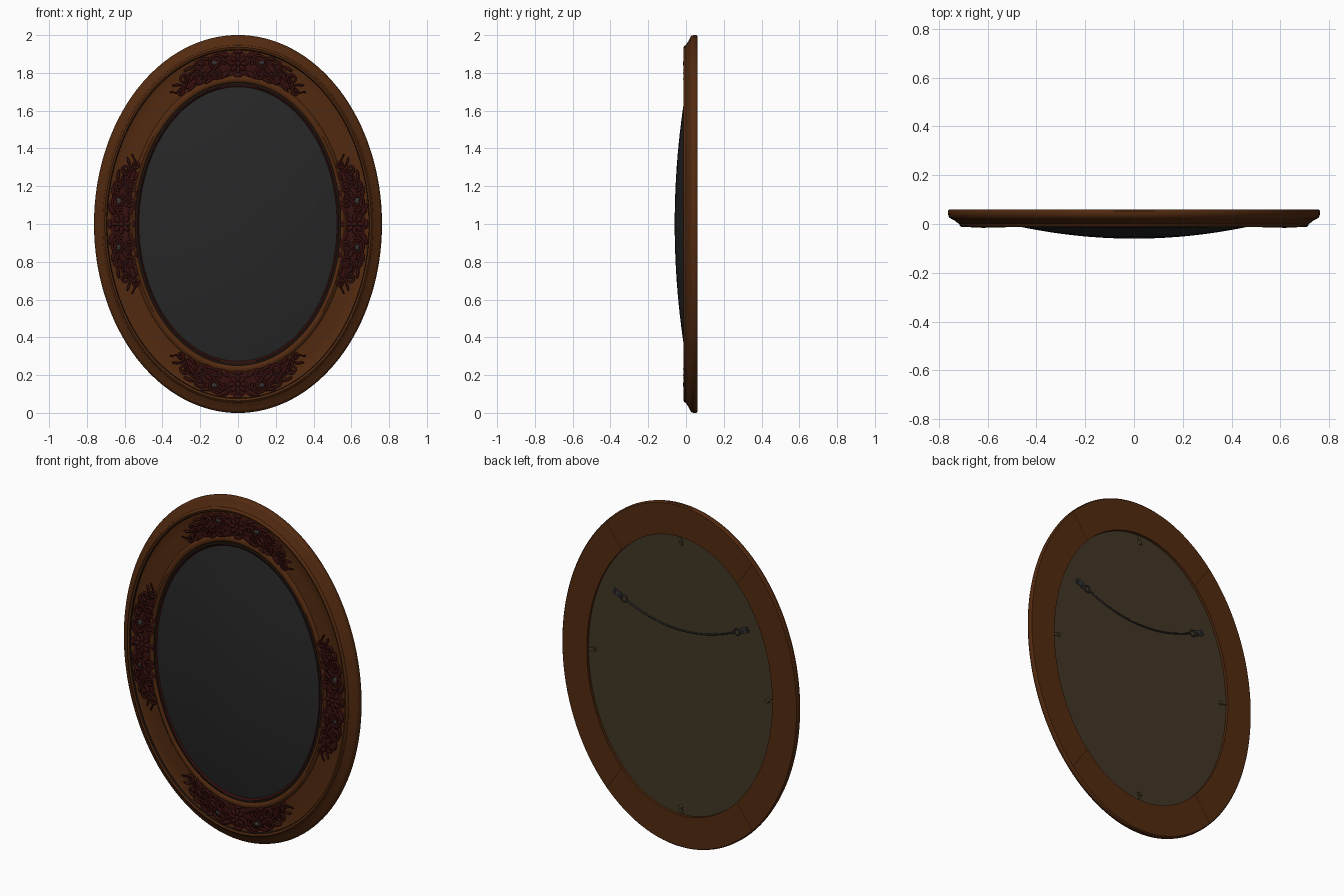
import bpy, bmesh, math
from math import sin, cos, pi, radians
from mathutils import Vector, Matrix

if "Cube" in bpy.data.objects:
    bpy.data.objects.remove(bpy.data.objects["Cube"])


def material(name, rgb):
    m = bpy.data.materials.new(name)
    m.use_nodes = True
    m.diffuse_color = (*rgb, 1)
    m.node_tree.nodes["Principled BSDF"].inputs["Base Color"].default_value = (*rgb, 1)
    return m


WOOD = material("brown wood", (0.085, 0.023, 0.005))
CARVED = material("dark red carving", (0.035, 0.005, 0.004))
GLASS = material("dark glass", (0.02, 0.02, 0.02))
PANEL = material("olive backing", (0.055, 0.037, 0.018))
METAL = material("grey metal", (0.035, 0.035, 0.035))
BRASS = material("dull brass", (0.07, 0.05, 0.025))
SHADOW = material("dark groove", (0.012, 0.006, 0.004))

OUT, INN = Vector((0.762, 1.0)), Vector((0.52, 0.722))


def finish(name, bm, mats, angle=40):
    bmesh.ops.recalc_face_normals(bm, faces=bm.faces)
    me = bpy.data.meshes.new(name)
    bm.to_mesh(me)
    bm.free()
    for m in mats:
        me.materials.append(m)
    ob = bpy.data.objects.new(name, me)
    bpy.context.collection.objects.link(ob)
    bpy.ops.object.select_all(action='DESELECT')
    ob.select_set(True)
    bpy.context.view_layer.objects.active = ob
    bpy.ops.object.shade_smooth_by_angle(angle=radians(angle))
    return ob


def oval(a, t, y):
    r = OUT.lerp(INN, t)
    return Vector((r.x * cos(a), y, 1 + r.y * sin(a)))


# Moulded oval frame: (inward fraction, depth) profile swept round the oval
profile = [(.02, .06), (0, .054), (-.002, .042), (.015, .028), (.05, .021), (.10, .016),
           (.15, .006), (.19, 0), (.2, -.008), (.23, -.013), (.27, -.009), (.285, .001),
           (.32, .004), (.5, .006), (.76, .002), (.79, -.006), (.83, -.011), (.88, -.008),
           (.90, -.002), (.95, -.004), (.985, .002), (1, .012), (1, .026), (.67, .026), (.67, .06)]
N, K = 128, len(profile)
bm = bmesh.new()
rings = [[bm.verts.new(oval(2 * pi * i / N, t, y)) for t, y in profile] for i in range(N)]
for i in range(N):
    for j in range(K):
        k = (j + 1) % K
        f = bm.faces.new((rings[i][j], rings[i][k], rings[i - 1][k], rings[i - 1][j]))
        t, y = profile[j]
        f.material_index = 1 if t >= .95 else 2 if t in (.27, .9) else 0
finish("oval_frame", bm, [WOOD, CARVED, SHADOW])

# Bulging glass
bm = bmesh.new()
tip = bm.verts.new((0, -.06, 1))
prev = None
for q in range(1, 13):
    r = q / 12
    ring = [bm.verts.new((.535 * r * cos(2 * pi * i / 96), -.06 + .064 * r * r,
                          1 + .738 * r * sin(2 * pi * i / 96))) for i in range(96)]
    for i in range(96):
        if prev:
            bm.faces.new((ring[i], ring[i - 1], prev[i - 1], prev[i]))
        else:
            bm.faces.new((ring[i], ring[i - 1], tip))
    prev = ring
finish("convex_glass", bm, [GLASS])

# Backing panel
bm = bmesh.new()
bmesh.ops.create_cone(bm, cap_ends=True, segments=128, radius1=1, radius2=1, depth=.016)
bmesh.ops.transform(bm, verts=bm.verts, matrix=Matrix.Translation((0, .036, 1))
                    @ Matrix.Diagonal((.603, 1, .818, 1)) @ Matrix.Rotation(pi / 2, 4, 'X'))
finish("backing_panel", bm, [PANEL])


# Carved ornaments live in band coordinates: u along the oval, v outward
def band(a0, u, v, y):
    speed = .85 if abs(cos(a0)) > .5 else .615
    a = a0 + u / speed
    return Vector(((.617 + v) * cos(a), y, 1 + (.85 + v) * sin(a)))


def spiral(u, v, r, start, turns):
    n = 22
    return [(u + r * (1 - .8 * k / n) * cos(start + turns * 2 * pi * k / n),
             v + r * (1 - .8 * k / n) * sin(start + turns * 2 * pi * k / n)) for k in range(n + 1)]


def carved_lines(name, a0, paths, depth):
    cu = bpy.data.curves.new(name, 'CURVE')
    cu.dimensions = '3D'
    cu.bevel_depth, cu.bevel_resolution, cu.use_fill_caps = depth, 1, True
    for path in paths:
        sp = cu.splines.new('POLY')
        sp.points.add(len(path) - 1)
        for k, (u, v) in enumerate(path):
            sp.points[k].co = (*band(a0, u, v, -.006), 1)
            sp.points[k].radius = 1.15 - .6 * k / len(path)
    cu.materials.append(CARVED)
    bpy.context.collection.objects.link(bpy.data.objects.new(name, cu))


def pebble(bm, a0, u, v, length, width, turn, y=-.004, thick=.008, mat=0):
    """Flattened leaf or bead lying on the band."""
    c = band(a0, u, v, y)
    along = (band(a0, u + .01, v, y) - c).normalized()
    outward = Vector((0, 1, 0)).cross(along)
    if outward.dot(band(a0, u, v + .01, y) - c) < 0:
        outward = -outward
    ax = along * cos(turn) + outward * sin(turn)
    ay = outward * cos(turn) - along * sin(turn)
    rot = Matrix((ax * length, ay * width, Vector((0, thick, 0)))).transposed().to_4x4()
    got = bmesh.ops.create_uvsphere(bm, u_segments=10, v_segments=6, radius=1,
                                    matrix=Matrix.Translation(c) @ rot)
    for f in {f for vert in got["verts"] for f in vert.link_faces}:
        f.material_index = mat


# Half-ornament scrolls: centre u, centre v, radius, start angle, turns
scrolls = [(.115, .018, .045, 3.6, -1.5), (.125, -.042, .028, 2.4, 1.4), (.2, .03, .030, 3.4, -1.4),
           (.215, -.028, .034, 2.6, 1.4), (.29, .012, .026, 3.8, -1.4), (.335, -.03, .022, 2.2, 1.5)]
leaves = [(.075, .055, .035, .013, .5), (.08, -.055, .035, .013, -.5), (.16, .055, .03, .01, .3),
          (.165, -.01, .032, .011, -.4), (.17, -.062, .03, .01, -.2), (.25, .045, .03, .009, .1),
          (.255, -.005, .03, .01, -.5), (.275, -.05, .032, .009, -.2), (.335, .01, .026, .007, .6)]

for name, a0 in (("left", 0), ("top", pi / 2), ("right", pi), ("bottom", 3 * pi / 2)):
    paths = []
    for s in (1, -1):
        for sc in scrolls:
            paths.append([(s * u, v) for u, v in spiral(*sc)])
        paths.append([(s * (.04 + .34 * k / 24), .03 * sin(k * .55) - .012 * k / 24) for k in range(25)])
    carved_lines(name + "_scrolls", a0, paths, .0075)

    bm = bmesh.new()
    for s in (1, -1):
        for u, v, l, w, t in leaves:
            pebble(bm, a0, s * u, v, l, w, s * t)
        pebble(bm, a0, s * .115, .018, .024, .015, s * .4, mat=1)
    # Rosette
    for k in range(8):
        a = k * pi / 4
        pebble(bm, a0, .032 * cos(a), .032 * sin(a), .022, .012, a, -.006)
    pebble(bm, a0, 0, 0, .015, .015, 0, -.008, .009)
    for v in (.062, -.062):
        pebble(bm, a0, 0, v, .026, .012, 0)
    finish(name + "_leaves", bm, [CARVED, METAL])

    # Lobed ground under the carving
    bm = bmesh.new()
    cols = []
    for k in range(-40, 41):
        u = k * .0085
        w = .074 * (1 - abs(k / 40) ** 2.5) * (.86 + .14 * cos(k * .75)) + .004
        lean = -.022 * abs(k / 40)
        cols.append([bm.verts.new(band(a0, u, lean + e * w, y))
                     for e, y in ((1, .003), (.85, -.001), (0, .0005), (-.85, -.004), (-1, .001))])
    for p, q in zip(cols, cols[1:]):
        for j in range(4):
            bm.faces.new((p[j], p[j + 1], q[j + 1], q[j]))
    finish(name + "_carved_ground", bm, [CARVED])


# Back fittings
def add_box(bm, centre, size, turn=0):
    bmesh.ops.create_cube(bm, size=1, matrix=Matrix.Translation(centre)
                          @ Matrix.Rotation(turn, 4, 'Y') @ Matrix.Diagonal((*size, 1)))


def add_stud(bm, centre, radius, depth):
    bmesh.ops.create_cone(bm, cap_ends=True, segments=12, radius1=radius, radius2=radius * .7, depth=depth,
                          matrix=Matrix.Translation(centre) @ Matrix.Rotation(-pi / 2, 4, 'X'))


bm = bmesh.new()
for x, z in ((.575, 1), (-.575, 1), (0, 1.785), (0, .215)):
    add_box(bm, (x, .048, z), (.016, .006, .05), pi / 2 * (x != 0) + .35)
    add_stud(bm, (x * .98, .051, 1 + (z - 1) * .98), .013, .01)
finish("panel_clips", bm, [BRASS])

bm = bmesh.new()
for s in (1, -1):
    add_box(bm, (s * .41, .047, 1.37), (.055, .007, .032), s * -.45)
    for d in (-.014, .014):
        add_stud(bm, (s * (.412 + d), .052, 1.37 + d * .5), .008, .007)
finish("hanger_plates", bm, [METAL])
for s, side in ((1, "left"), (-1, "right")):
    bpy.ops.mesh.primitive_torus_add(major_radius=.018, minor_radius=.004, major_segments=20, minor_segments=6,
                                     location=(s * .365, .05, 1.35), rotation=(pi / 2, 0, 0))
    ring = bpy.context.object
    ring.name = side + "_hanger_ring"
    ring.data.materials.append(METAL)
    bpy.ops.object.shade_smooth()

cu = bpy.data.curves.new("hanging_wire", 'CURVE')
cu.dimensions, cu.bevel_depth, cu.bevel_resolution = '3D', .0045, 1
sp = cu.splines.new('POLY')
sp.points.add(24)
for k in range(25):
    x = -.35 + .7 * k / 24
    sp.points[k].co = (x, .05, 1.265 + .08 * (x / .35) ** 2, 1)
cu.materials.append(METAL)
bpy.context.collection.objects.link(bpy.data.objects.new("hanging_wire", cu))

# Joint lines on the back of the frame
bm = bmesh.new()
for a in (.9, pi - .9, pi + .9, -.9):
    corners = [oval(a + d, t, .0605) for d, t in ((-.002, .03), (.002, .03), (.002, .66), (-.002, .66))]
    bm.faces.new([bm.verts.new(c) for c in corners])
finish("back_joints", bm, [SHADOW])
